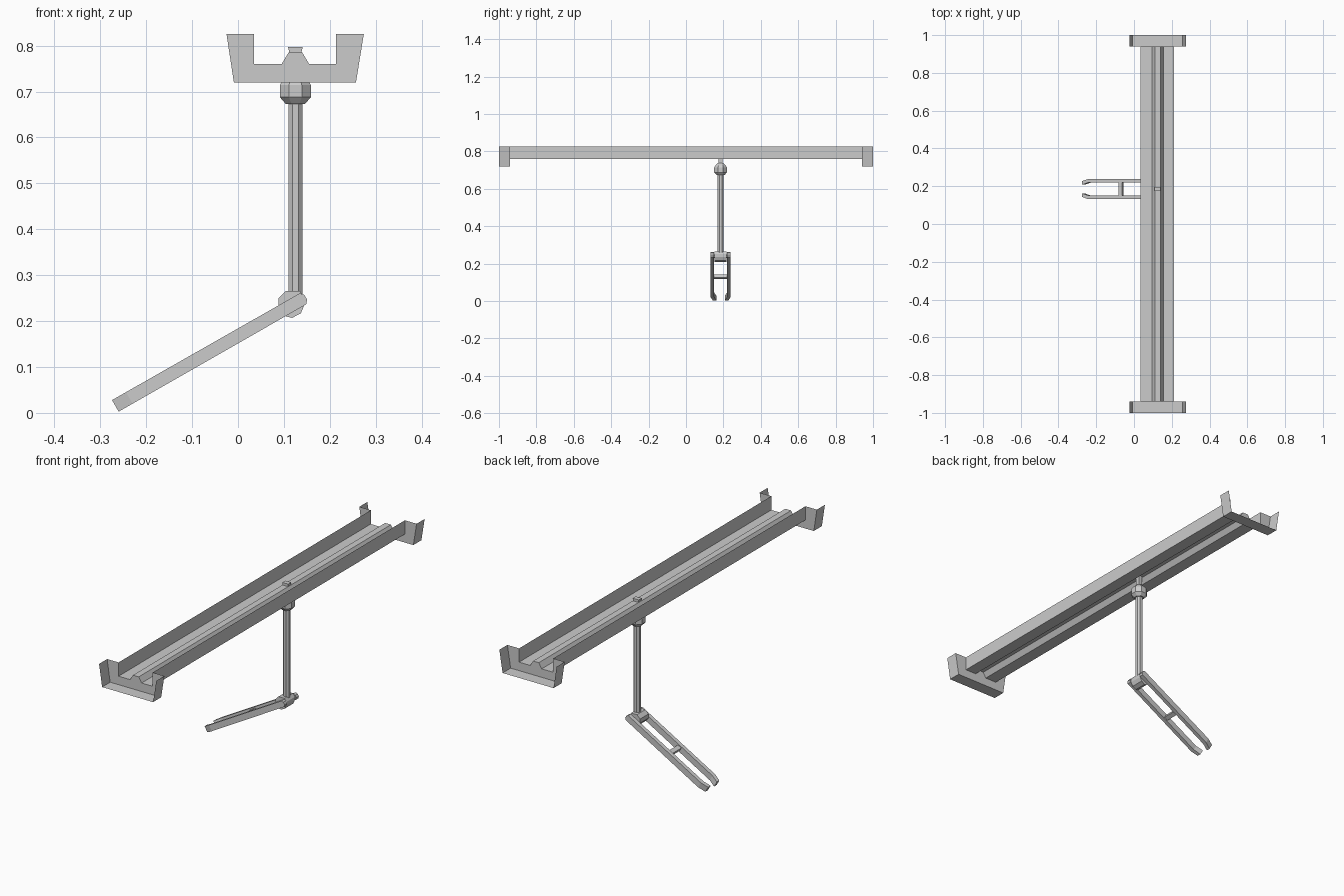
import bpy, bmesh, math
from mathutils import Vector

if "Cube" in bpy.data.objects:
    bpy.data.objects.remove(bpy.data.objects["Cube"])

CX, CY = 0.125, 0.185            # hanger axis
RIDGE = [(0.095, 0.76), (0.11, 0.785), (0.14, 0.785), (0.155, 0.76)]


def finish(name, bm, solid=True):
    if solid:
        bmesh.ops.recalc_face_normals(bm, faces=bm.faces[:])
    me = bpy.data.meshes.new(name)
    bm.to_mesh(me)
    bm.free()
    ob = bpy.data.objects.new(name, me)
    bpy.context.collection.objects.link(ob)
    return ob


def strip(bm, pts, y0, y1):
    """Open sheet: an xz polyline swept along y."""
    a = [bm.verts.new((x, y0, z)) for x, z in pts]
    b = [bm.verts.new((x, y1, z)) for x, z in pts]
    for i in range(len(pts) - 1):
        bm.faces.new((a[i], a[i + 1], b[i + 1], b[i]))


def prism(bm, pts, y0, y1):
    """Closed solid: an xz polygon extruded along y."""
    f = bm.faces.new([bm.verts.new((x, y0, z)) for x, z in pts])
    r = bmesh.ops.extrude_face_region(bm, geom=[f])
    moved = [v for v in r["geom"] if isinstance(v, bmesh.types.BMVert)]
    bmesh.ops.translate(bm, verts=moved, vec=(0, y1 - y0, 0))


def lathe(bm, profile, sides=8):
    """Faceted turned solid on the hanger axis, profile = (flat radius, z)."""
    rings = []
    for r, z in profile:
        R = r / math.cos(math.pi / sides)
        rings.append([bm.verts.new((CX + R * math.cos((k + .5) * 2 * math.pi / sides),
                                    CY + R * math.sin((k + .5) * 2 * math.pi / sides), z))
                      for k in range(sides)])
    for lo, hi in zip(rings, rings[1:]):
        for k in range(sides):
            j = (k + 1) % sides
            bm.faces.new((lo[k], lo[j], hi[j], hi[k]))
    bm.faces.new(rings[0][::-1])
    bm.faces.new(rings[-1])


# Rail: thin channel with a hollow centre ridge
bm = bmesh.new()
strip(bm, [(0.035, 0.825), (0.035, 0.76)] + RIDGE + [(0.213, 0.76), (0.213, 0.825)], -0.94, 0.94)
finish("rail", bm, False)

# End brackets: plate against the rail plus outward flange
OUTER = [(-0.025, 0.825), (-0.009, 0.72), (0.257, 0.72), (0.274, 0.825)]
PLATE = OUTER + [(0.213, 0.825), (0.213, 0.76)] + RIDGE[::-1] + [(0.035, 0.76), (0.035, 0.825)]
for s, name in ((-1, "front_bracket"), (1, "back_bracket")):
    bm = bmesh.new()
    bm.faces.new([bm.verts.new((x, s * 0.94, z)) for x, z in PLATE])
    strip(bm, OUTER, s * 0.94, s * 1.0)
    bmesh.ops.remove_doubles(bm, verts=bm.verts[:], dist=1e-5)
    finish(name, bm)

# Slider: head riding on the ridge and neck through the rail
bm = bmesh.new()
prism(bm, [(0.112, 0.785), (0.138, 0.785), (0.141, 0.797), (0.109, 0.797)], CY - 0.011, CY + 0.011)
prism(bm, [(0.115, 0.725), (0.135, 0.725), (0.135, 0.786), (0.115, 0.786)], CY - 0.01, CY + 0.01)
finish("slider", bm)

# Collar and pole
bm = bmesh.new()
lathe(bm, [(0.021, 0.673), (0.034, 0.688), (0.034, 0.714), (0.027, 0.725), (0.015, 0.737)])
finish("collar", bm)
bm = bmesh.new()
lathe(bm, [(0.0155, 0.24), (0.0155, 0.68)])
finish("pole", bm)

# Hinge block with its pin
bm = bmesh.new()
prism(bm, [(0.104, 0.265), (0.135, 0.265), (0.145, 0.25), (0.145, 0.236), (0.137, 0.217),
           (0.118, 0.207), (0.105, 0.21), (0.088, 0.229), (0.088, 0.249)], CY - 0.032, CY + 0.032)
finish("hinge_block", bm)
ANG = math.radians(29.7)
D = Vector((-math.cos(ANG), 0, -math.sin(ANG)))      # along the arm
W = Vector((-D.z, 0, D.x))                           # across the arm
P = Vector((0.125, 0, 0.239))                        # pivot


def arm_xz(u, w):
    v = P + D * u + W * w
    return v.x, v.z


bm = bmesh.new()
prism(bm, [arm_xz(0.01 * math.cos(k * math.pi / 4), 0.01 * math.sin(k * math.pi / 4))
           for k in range(8)], CY - 0.04, CY + 0.04)
finish("hinge_pin", bm)

# Two arms with inward-bent tips
L = 0.4515
ARM = [(-0.026, 0.006), (-0.019, 0.014), (L, 0.0145), (L, -0.0145), (-0.019, -0.014), (-0.026, -0.006)]
for s, name in ((-1, "front_arm"), (1, "back_arm")):
    bm = bmesh.new()
    prism(bm, [arm_xz(u, w) for u, w in ARM], CY + s * 0.034, CY + s * 0.053)
    bmesh.ops.bisect_plane(bm, geom=bm.verts[:] + bm.edges[:] + bm.faces[:],
                           plane_co=P + D * (L - 0.035), plane_no=D)
    for v in bm.verts:
        if (v.co - P).dot(D) > L - 0.01:
            v.co.y -= s * 0.011
    finish(name, bm)

# Cross bar between the arms
bm = bmesh.new()
prism(bm, [arm_xz(0.222 + a, b) for a, b in ((-.01, -.009), (.01, -.009), (.01, .009), (-.01, .009))],
      CY - 0.036, CY + 0.036)
finish("cross_bar", bm)
